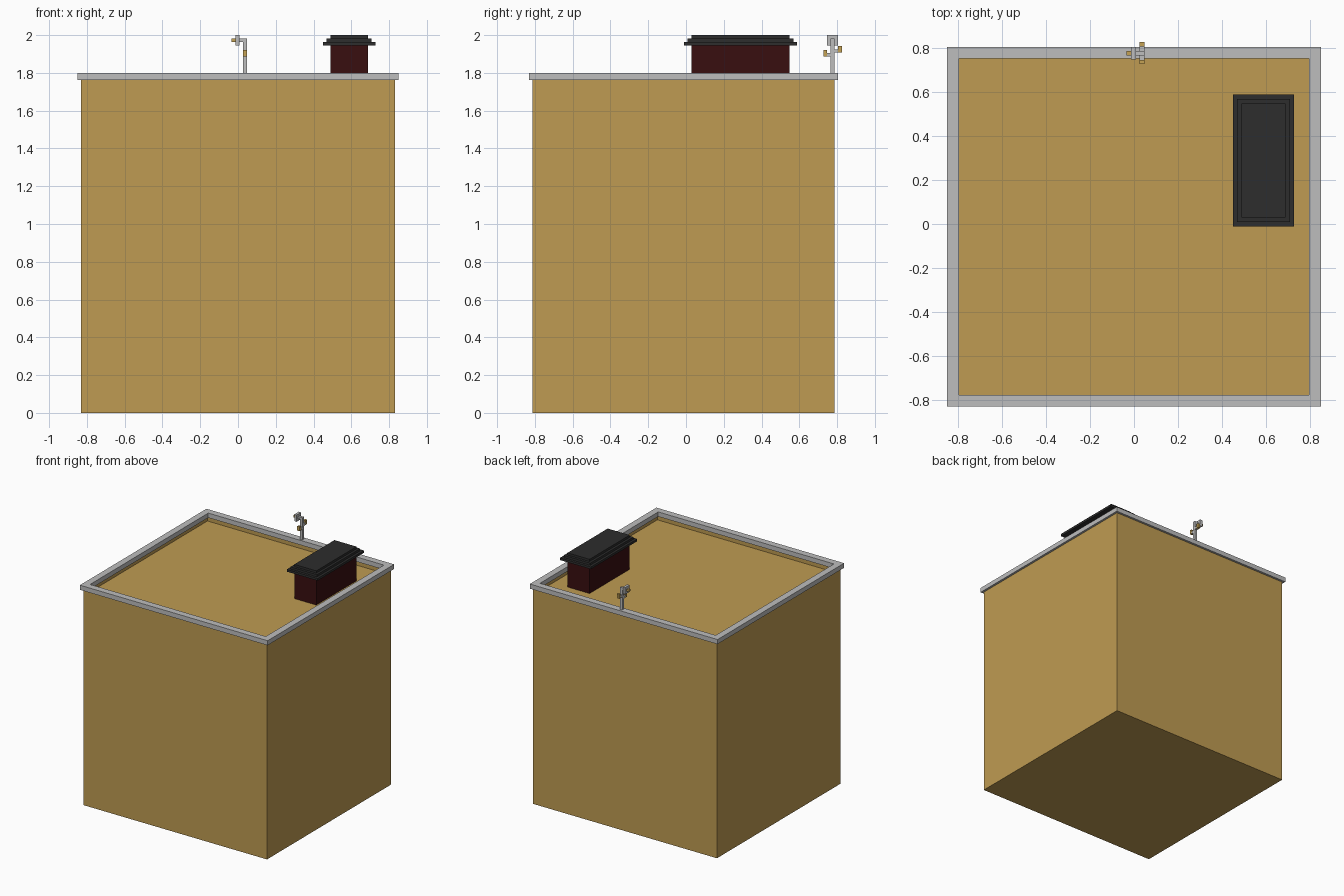
import bpy, bmesh

cube = bpy.data.objects.get("Cube")
if cube:
    bpy.data.objects.remove(cube, do_unlink=True)


def material(name, rgb):
    m = bpy.data.materials.new(name)
    m.use_nodes = True
    m.diffuse_color = (*rgb, 1)
    m.node_tree.nodes["Principled BSDF"].inputs["Base Color"].default_value = (*rgb, 1)
    return m


TAN = material("tan wall", (0.52, 0.33, 0.085))
GREY = material("light grey", (0.51, 0.51, 0.51))
RED = material("dark red", (0.040, 0.0045, 0.005))
BLACK = material("charcoal", (0.026, 0.026, 0.026))
GOLD = material("brass", (0.56, 0.36, 0.09))


def finish(name, bm, mat):
    bmesh.ops.recalc_face_normals(bm, faces=bm.faces)
    me = bpy.data.meshes.new(name)
    bm.to_mesh(me)
    bm.free()
    me.materials.append(mat)
    ob = bpy.data.objects.new(name, me)
    bpy.context.collection.objects.link(ob)
    return ob


def box_bm(x, y, z):
    bm = bmesh.new()
    bmesh.ops.create_cube(bm, size=1)
    for v in bm.verts:
        for i, (lo, hi) in enumerate((x, y, z)):
            v.co[i] = hi if v.co[i] > 0 else lo
    return bm


def box(name, mat, x, y, z):
    return finish(name, box_bm(x, y, z), mat)


def ring(name, mat, outer, inner, z):
    """Rectangular frame; outer and inner are (x0, x1, y0, y1)."""
    bm = bmesh.new()
    rows = []
    for (x0, x1, y0, y1), h in ((outer, z[0]), (outer, z[1]), (inner, z[1]), (inner, z[0])):
        rows.append([bm.verts.new((x, y, h)) for x, y in ((x0, y0), (x1, y0), (x1, y1), (x0, y1))])
    for r in range(4):
        a, b = rows[r], rows[(r + 1) % 4]
        for i in range(4):
            j = (i + 1) % 4
            bm.faces.new((a[i], a[j], b[j], b[i]))
    return finish(name, bm, mat)


# Building: a block whose top is inset and sunk to leave a parapet
ROOF = 1.72
bm = box_bm((-0.831, 0.831), (-0.812, 0.787), (0, 1.762))
top = max(bm.faces, key=lambda f: f.calc_center_median().z)
bmesh.ops.inset_region(bm, faces=[top], thickness=0.018)
floor = bmesh.ops.extrude_discrete_faces(bm, faces=[top])["faces"][0]
for v in floor.verts:
    v.co.z = ROOF
finish("building", bm, TAN)

# Coping around the parapet
ring("parapet_coping", GREY, (-0.849, 0.849, -0.83, 0.805),
     (-0.795, 0.795, -0.776, 0.751), (1.762, 1.80))

# Chimney with a stepped cap
CX, CY = (0.489, 0.688), (0.029, 0.548)
box("chimney_stack", RED, CX, CY, (ROOF, 1.945))
for i, grow in enumerate((0.04, 0.02, 0.0)):
    z = 1.945 + i * 0.0183
    box(f"chimney_cap_{i + 1}", BLACK, (CX[0] - grow, CX[1] + grow),
        (CY[0] - grow, CY[1] + grow), (z, z + 0.0183))

# Mast on the rear coping
box("mast_pole", GREY, (0.026, 0.047), (0.765, 0.786), (1.80, 1.981))

# Side arm with upright plate and brass tip
box("mast_top_arm", GREY, (0.008, 0.026), (0.765, 0.786), (1.963, 1.981))
box("mast_plate", GREY, (-0.013, 0.008), (0.747, 0.804), (1.945, 2.0))
box("mast_top_tip", GOLD, (-0.034, -0.013), (0.765, 0.786), (1.963, 1.981))

# Front and rear brackets, each with an upturned brass end
for side, y0, y1, y2, z in (("front", 0.765, 0.746, 0.728, 1.886),
                            ("rear", 0.786, 0.806, 0.826, 1.907)):
    box(f"{side}_bracket_arm", GREY, (0.026, 0.047), sorted((y0, y1)), (z, z + 0.018))
    box(f"{side}_bracket_tip", GOLD, (0.026, 0.047), sorted((y1, y2)), (z, z + 0.036))
